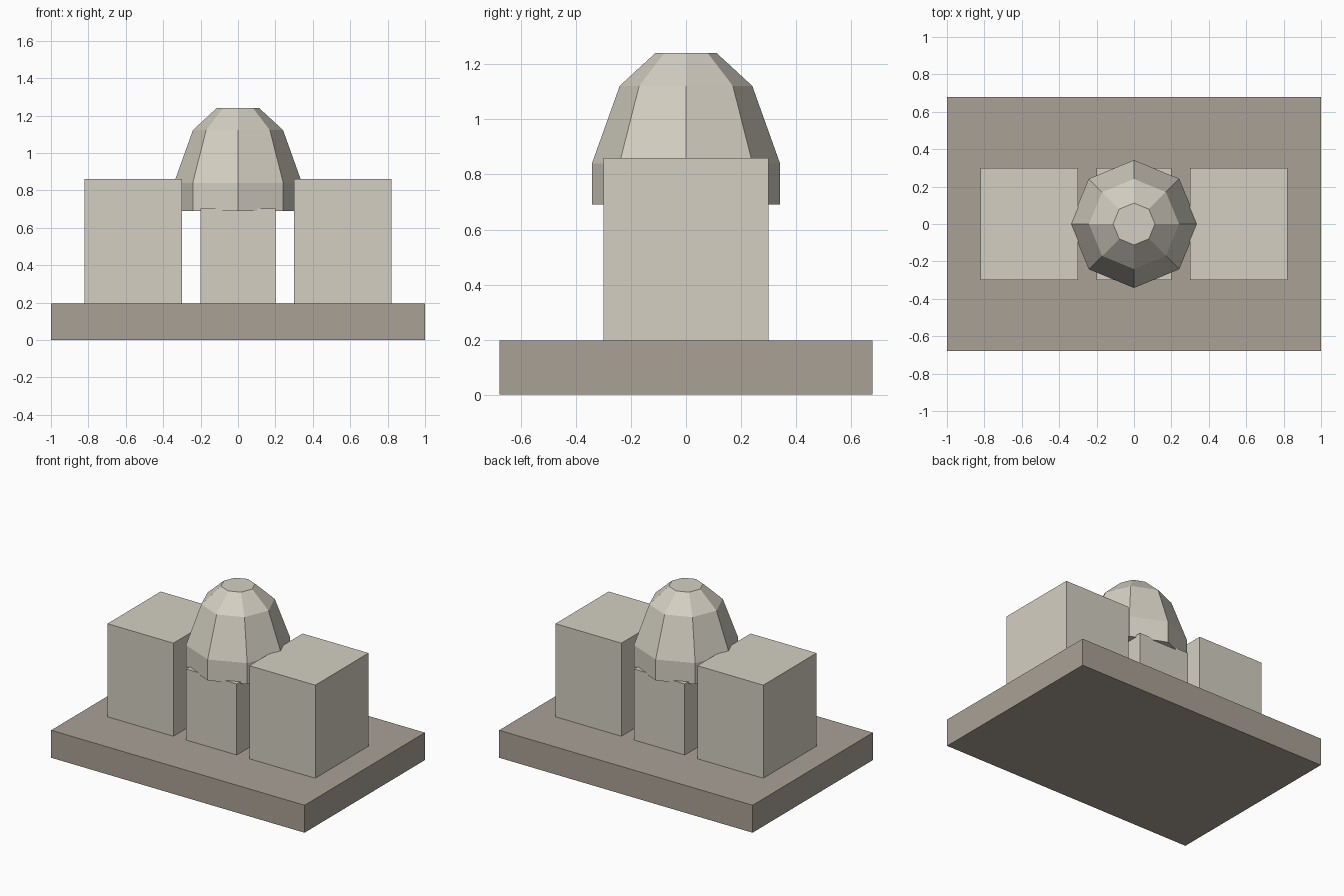
import bpy
import bmesh
import math

if "Cube" in bpy.data.objects:
    bpy.data.objects.remove(bpy.data.objects["Cube"])


def material(name, rgb):
    m = bpy.data.materials.new(name)
    m.diffuse_color = (*rgb, 1.0)
    m.use_nodes = True
    m.node_tree.nodes["Principled BSDF"].inputs["Base Color"].default_value = m.diffuse_color
    return m


pale_stone = material("pale stone", (0.658, 0.624, 0.539))
dark_stone = material("dark stone", (0.402, 0.356, 0.305))


def finish(name, bm, mat):
    bmesh.ops.recalc_face_normals(bm, faces=bm.faces)
    mesh = bpy.data.meshes.new(name)
    bm.to_mesh(mesh)
    bm.free()
    mesh.materials.append(mat)
    obj = bpy.data.objects.new(name, mesh)
    bpy.context.collection.objects.link(obj)
    return obj


def block(name, x, half_x, half_y, z0, z1, mat):
    """Box centred on (x, 0), spanning z0 to z1."""
    bm = bmesh.new()
    bmesh.ops.create_cube(bm, size=2)
    for v in bm.verts:
        v.co = (x + v.co.x * half_x, v.co.y * half_y,
                z1 if v.co.z > 0 else z0)
    return finish(name, bm, mat)


def faceted_dome(name, profile, sides, mat):
    """Closed stack of polygon rings from (radius, z) pairs."""
    bm = bmesh.new()
    rings = []
    for r, z in profile:
        rings.append([bm.verts.new((r * math.cos(math.tau * i / sides),
                                    r * math.sin(math.tau * i / sides), z))
                      for i in range(sides)])
    for low, high in zip(rings, rings[1:]):
        for i in range(sides):
            j = (i + 1) % sides
            bm.faces.new((low[i], low[j], high[j], high[i]))
    bm.faces.new(rings[0])
    bm.faces.new(rings[-1])
    return finish(name, bm, mat)


# Base slab
block("base_slab", 0, 1.0, 0.678, 0, 0.196, dark_stone)

# Tall side blocks
for side, sx in (("left", -1), ("right", 1)):
    block(side + "_block", sx * 0.56, 0.26, 0.30, 0.196, 0.86, pale_stone)

# Lower middle block
block("middle_block", 0, 0.20, 0.30, 0.196, 0.703, pale_stone)

# Eight-sided dome with a straight skirt and a flat top
faceted_dome("dome", [(0.342, 0.69), (0.342, 0.84), (0.241, 1.122), (0.112, 1.241)],
             8, pale_stone)
